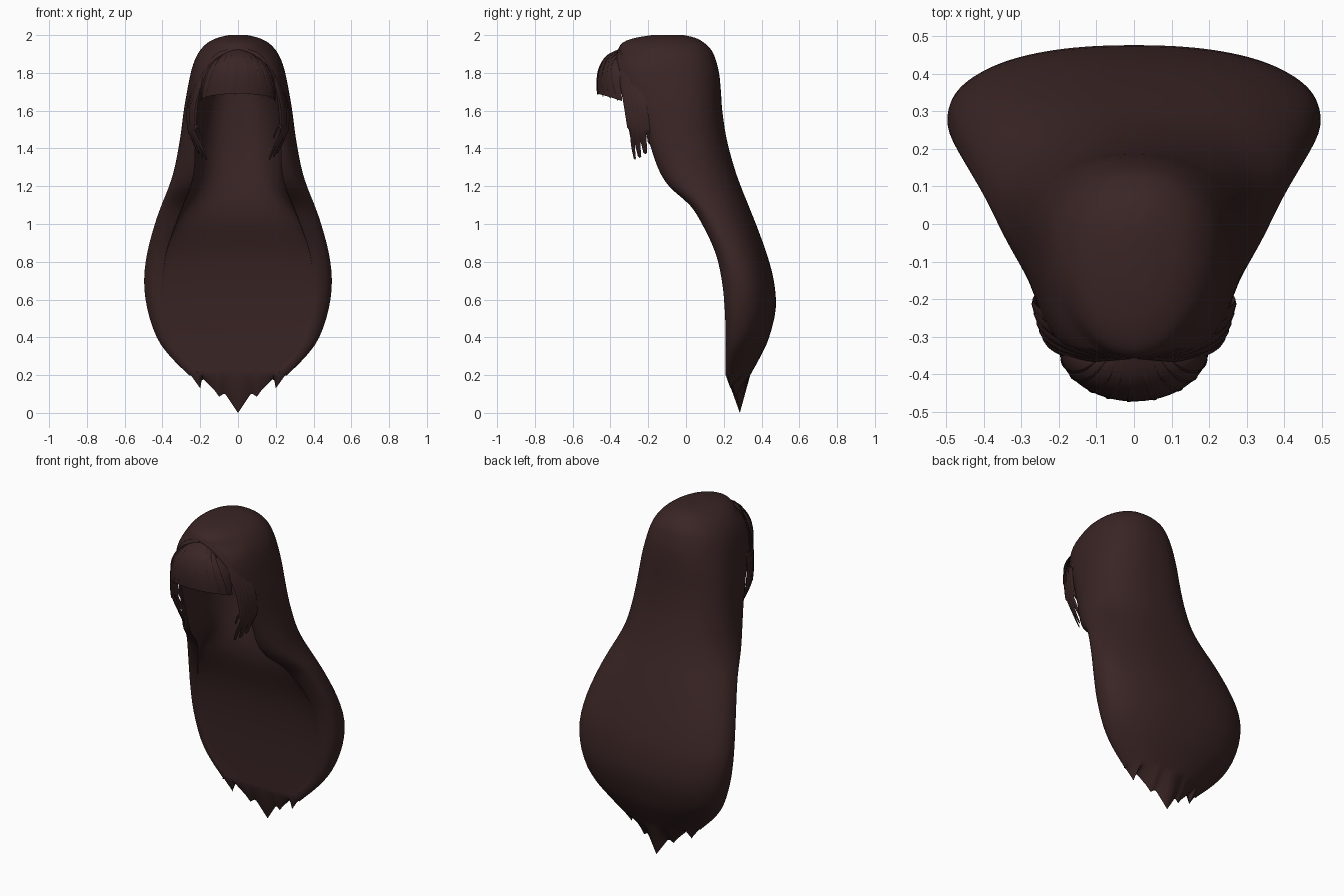
import bpy, bmesh, math, random
from mathutils import Vector

if "Cube" in bpy.data.objects:
    bpy.data.objects.remove(bpy.data.objects["Cube"])

random.seed(4)
hair = bpy.data.materials.new("dark_brown_hair")
hair.diffuse_color = (0.042, 0.018, 0.018, 1)
hair.use_nodes = True
hair.node_tree.nodes["Principled BSDF"].inputs["Base Color"].default_value = hair.diffuse_color


def make(name, verts, faces):
    me = bpy.data.meshes.new(name)
    me.from_pydata(verts, [], faces)
    bm = bmesh.new()
    bm.from_mesh(me)
    bmesh.ops.remove_doubles(bm, verts=bm.verts, dist=.0003)
    bm.to_mesh(me)
    bm.free()
    me.materials.append(hair)
    ob = bpy.data.objects.new(name, me)
    bpy.context.collection.objects.link(ob)
    bpy.ops.object.select_all(action='DESELECT')
    ob.select_set(True)
    bpy.context.view_layer.objects.active = ob
    bpy.ops.object.shade_smooth_by_angle(angle=math.radians(60))
    return ob


def smooth_path(pts, sub):
    """Catmull-Rom samples through points of any dimension."""
    out = []
    for i in range(len(pts) - 1):
        a, b, c, d = (pts[max(i - 1, 0)], pts[i], pts[i + 1], pts[min(i + 2, len(pts) - 1)])
        for k in range(sub):
            t = k / sub
            out.append([0.5 * (2 * q + (r - p) * t + (2 * p - 5 * q + 4 * r - s) * t * t
                               + (3 * q - p - 3 * r + s) * t ** 3)
                        for p, q, r, s in zip(a, b, c, d)])
    return out + [list(pts[-1])]


def grid_faces(rows, cols, start=0):
    return [tuple(start + n for n in (r * cols + c, r * cols + c + 1,
                                      (r + 1) * cols + c + 1, (r + 1) * cols + c))
            for r in range(rows - 1) for c in range(cols - 1)]


# Hair body: z, back y, half width, y at widest, front rim y, rim half width, inner wall y
SECTIONS = [
    (2.00, -.01, .05, -.09, -.18, 0, 0), (1.985, .05, .11, -.10, -.27, 0, 0),
    (1.96, .095, .16, -.10, -.335, 0, .05), (1.92, .135, .20, -.10, -.358, 0, .10),
    (1.87, .157, .228, -.09, -.345, .11, .13), (1.80, .175, .25, -.08, -.33, .165, .15),
    (1.70, .185, .27, -.05, -.295, .20, .155), (1.60, .192, .287, -.04, -.25, .215, .155),
    (1.45, .215, .307, -.02, -.20, .225, .15), (1.30, .255, .335, 0, -.15, .23, .135),
    (1.20, .29, .365, .04, -.09, .25, .12), (1.10, .33, .405, .10, .02, .29, .11),
    (1.00, .37, .44, .16, .085, .33, .122), (.85, .425, .48, .23, .155, .38, .168),
    (.70, .465, .497, .275, .19, .40, .195), (.55, .475, .48, .28, .205, .40, .208),
    (.40, .44, .43, .265, .21, .36, .212), (.30, .395, .36, .245, .21, .30, .213),
    (.20, .34, .26, .23, .21, .20, .213)]
# Jagged hem outline: distance from the middle, height
HEM = [(0, 0), (.07, .105), (.10, .085), (.12, .115), (.19, .185), (.2, .13), (.25, .2), (1, .2)]


def hem_row(row):
    """Bring a wall down to the shared jagged tips."""
    out = []
    for x, y, z in row:
        a = abs(x)
        for (x0, z0), (x1, z1) in zip(HEM, HEM[1:]):
            if x0 <= a <= x1:
                h = z0 + (z1 - z0) * (a - x0) / (x1 - x0)
        out.append((x, .285 - .25 * a, min(h, z - .003)))
    return out


N = 28


def section(z, back, w, yw, front, rim, inner):
    rim = max(rim, 0)
    e = .87 + .5 * max(0, min(1, (.45 - z) / .25))      # more pointed near the hem
    half = []
    for i in range(N + 1):                      # back quarter
        t = i / N * math.pi / 2
        half.append((w * math.sin(t) ** .87, yw + (back - yw) * max(math.cos(t), 0) ** e, z))
    for i in range(1, N + 1):                   # side curling in to the rim
        t = i / N * math.pi / 2
        half.append((rim + (w - rim) * math.cos(t), yw + (front - yw) * math.sin(t), z))
    return [(-x, y, h) for x, y, h in half[:0:-1]] + half


def inner_section(z, back, w, yw, front, rim, inner):
    half = []
    for i in range(N + 1):                      # hollow behind the face, flush lower down
        t = i / N * math.pi / 2
        half.append((rim * math.sin(t) ** .75,
                     front + (inner - front) * max(math.cos(t), 0) ** .75, z))
    return half[:0:-1] + [(-x, y, h) for x, y, h in half]


levels = smooth_path(SECTIONS, 3)
rows = [section(*s) for s in levels]
rows.append(hem_row(rows[-1]))
cols = len(rows[0])
verts = [v for r in rows for v in r]
faces = grid_faces(len(rows), cols)
faces.append(tuple(range(cols - 2, -1, -1)))    # crown
inner = [inner_section(*s) for s in levels if s[0] <= 1.871]
inner.append(hem_row(inner[-1]))
faces += grid_faces(len(inner), len(inner[0]), len(verts))
verts += [v for r in inner for v in r]
make("long_hair", verts, faces)


# Fringe sheet, falling forward from the parting
def fringe_point(u, v, lift=0.0):
    a = u * math.radians(85)
    p0 = Vector((.15 * u, -.352 + .02 * u * u, 1.925 - .10 * u * u))
    p2 = Vector((.2 * math.sin(a), -.325 - .145 * math.cos(a), 1.69 - .04 * u * u))
    p1 = Vector((p2.x, p2.y - .02, 1.89 - .06 * u * u))
    p = p0 * (1 - v) ** 2 + p1 * 2 * v * (1 - v) + p2 * v * v
    return p + Vector((math.sin(a), -math.cos(a), .3)) * lift


C, R = 41, 13
verts = [fringe_point(1 - 2 * i / (C - 1), j / (R - 1)) for j in range(R) for i in range(C)]
make("fringe", verts, grid_faces(R, C))


# Tapered flat lock of hair following a path
def lock(name, pts, radius):
    path = [Vector(p) for p in smooth_path(pts, 5)]
    n, k = len(path), 6
    verts, faces = [], []
    for i, p in enumerate(path):
        tan = (path[min(i + 1, n - 1)] - path[max(i - 1, 0)]).normalized()
        out = Vector((p.x, p.y + .15, 0)).normalized()
        side = tan.cross(out).normalized()
        out = side.cross(tan)
        s = i / (n - 1)
        r = radius * (.25 + .75 * math.sin(math.pi * min(s, .93)))
        if i == n - 1:
            r = .001
        for j in range(k):
            a = j * math.tau / k
            verts.append(p + side * math.cos(a) * r + out * math.sin(a) * r * .3)
    for i in range(n - 1):
        for j in range(k):
            q = (j + 1) % k
            faces.append((i * k + j, (i + 1) * k + j, (i + 1) * k + q, i * k + q))
    faces += [tuple(range(k)), tuple(range((n - 1) * k, n * k))[::-1]]
    make(name, verts, faces)


# Fine strands lying over the fringe
for i in range(9):
    u = -.85 + 1.7 * i / 8 + random.uniform(-.06, .06)
    lock("fringe_strand", [fringe_point(u * (.6 + .4 * v), v, .001)
                           for v in (.02, .3, .6, .85, 1.02)], .006)

# Face-framing locks: y offset, tip x, tip y, tip z, radius
LOCKS = [(0, .165, -.27, 1.34, .02), (.02, .185, -.245, 1.35, .026), (.045, .205, -.215, 1.37, .028),
         (.07, .225, -.19, 1.42, .026), (-.015, .185, -.29, 1.45, .014)]
for sx in (-1, 1):
    for dy, tx, ty, tz, r in LOCKS:
        pts = [(.01, -.358, 1.925), (.11, -.358 + dy * .3, 1.885), (.19, -.335 + dy * .7, 1.77),
               (.235 + dy * .3, -.305 + dy, 1.64), (.24 + dy * .3, -.285 + dy, 1.51),
               (tx + .03, ty - .01, tz + .07), (tx, ty, tz)]
        lock("side_lock", [(sx * x, y, z) for x, y, z in pts], r)
